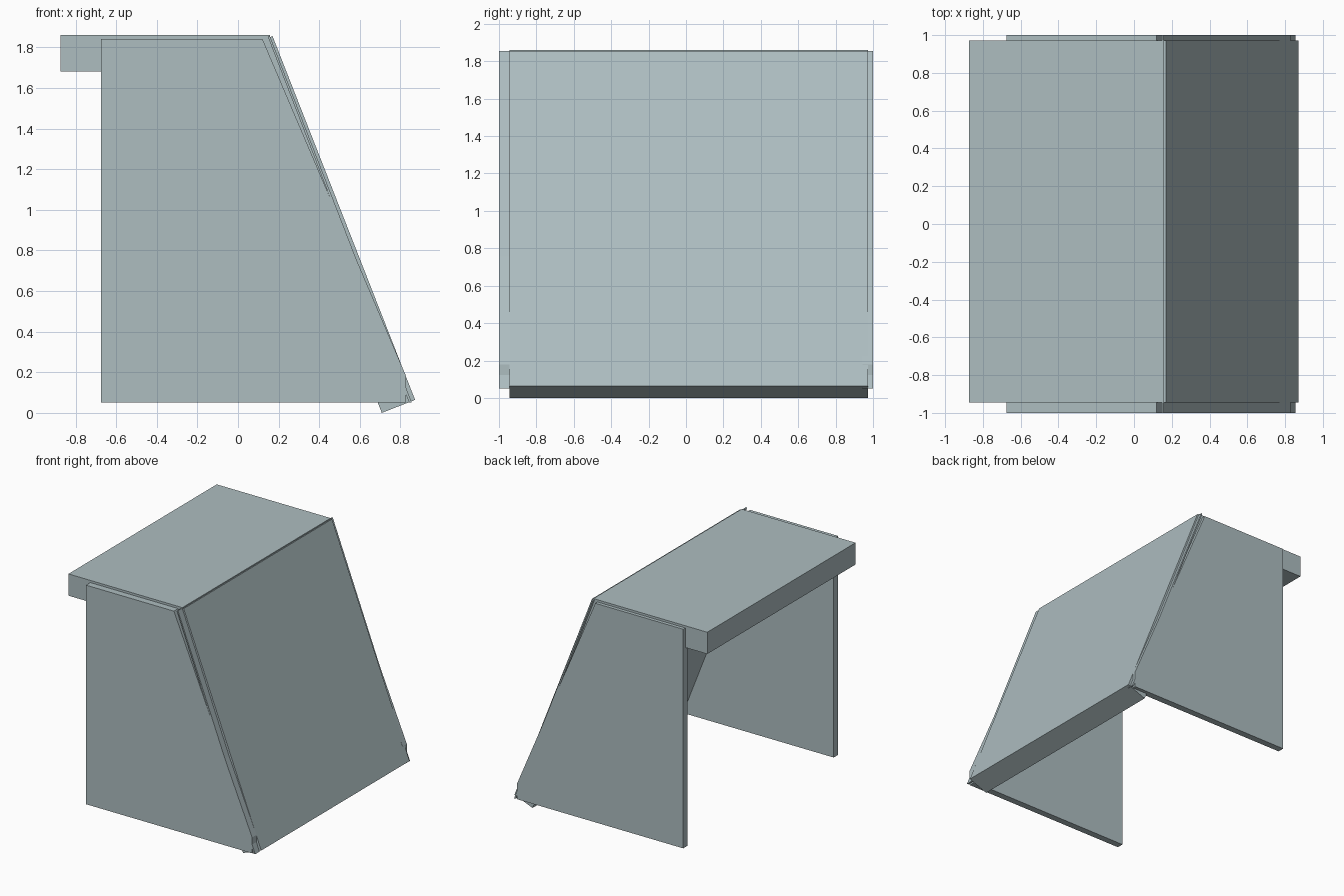
import bpy, bmesh

if "Cube" in bpy.data.objects:
    bpy.data.objects.remove(bpy.data.objects["Cube"])

mat = bpy.data.materials.new("pale_blue_grey")
mat.diffuse_color = (0.42, 0.51, 0.53, 1)
mat.use_nodes = True
mat.node_tree.nodes["Principled BSDF"].inputs["Base Color"].default_value = mat.diffuse_color


def extrude_profile(name, pts, y0, y1):
    """Solid from an x/z profile, extruded along y."""
    bm = bmesh.new()
    face = bm.faces.new([bm.verts.new((x, y0, z)) for x, z in pts])
    res = bmesh.ops.extrude_face_region(bm, geom=[face])
    new = [v for v in res["geom"] if isinstance(v, bmesh.types.BMVert)]
    bmesh.ops.translate(bm, verts=new, vec=(0, y1 - y0, 0))
    bmesh.ops.recalc_face_normals(bm, faces=bm.faces)
    mesh = bpy.data.meshes.new(name)
    bm.to_mesh(mesh)
    bm.free()
    mesh.materials.append(mat)
    ob = bpy.data.objects.new(name, mesh)
    bpy.context.collection.objects.link(ob)
    return ob


# Thick slabs: flat top and sloping front board
Y0, Y1 = -0.945, 0.972
extrude_profile("top_slab", [(-0.873, 1.682), (0.158, 1.682),
                             (0.158, 1.86), (-0.873, 1.86)], Y0, Y1)
extrude_profile("sloping_slab", [(0.17, 1.855), (0.006, 1.791),
                                 (0.708, 0.0), (0.872, 0.064)], Y0, Y1)

# Side panels, each with a thin slanted edge strip
for side, y0, y1 in (("front", -1.0, -0.945), ("back", 0.945, 1.0)):
    extrude_profile(side + "_side_panel",
                    [(-0.675, 0.05), (0.828, 0.05), (0.828, 0.18),
                     (0.12, 1.842), (-0.675, 1.842)], y0, y1)
    extrude_profile(side + "_edge_strip",
                    [(0.147, 1.852), (0.157, 1.855),
                     (0.856, 0.05), (0.843, 0.05)], y0, y1)
